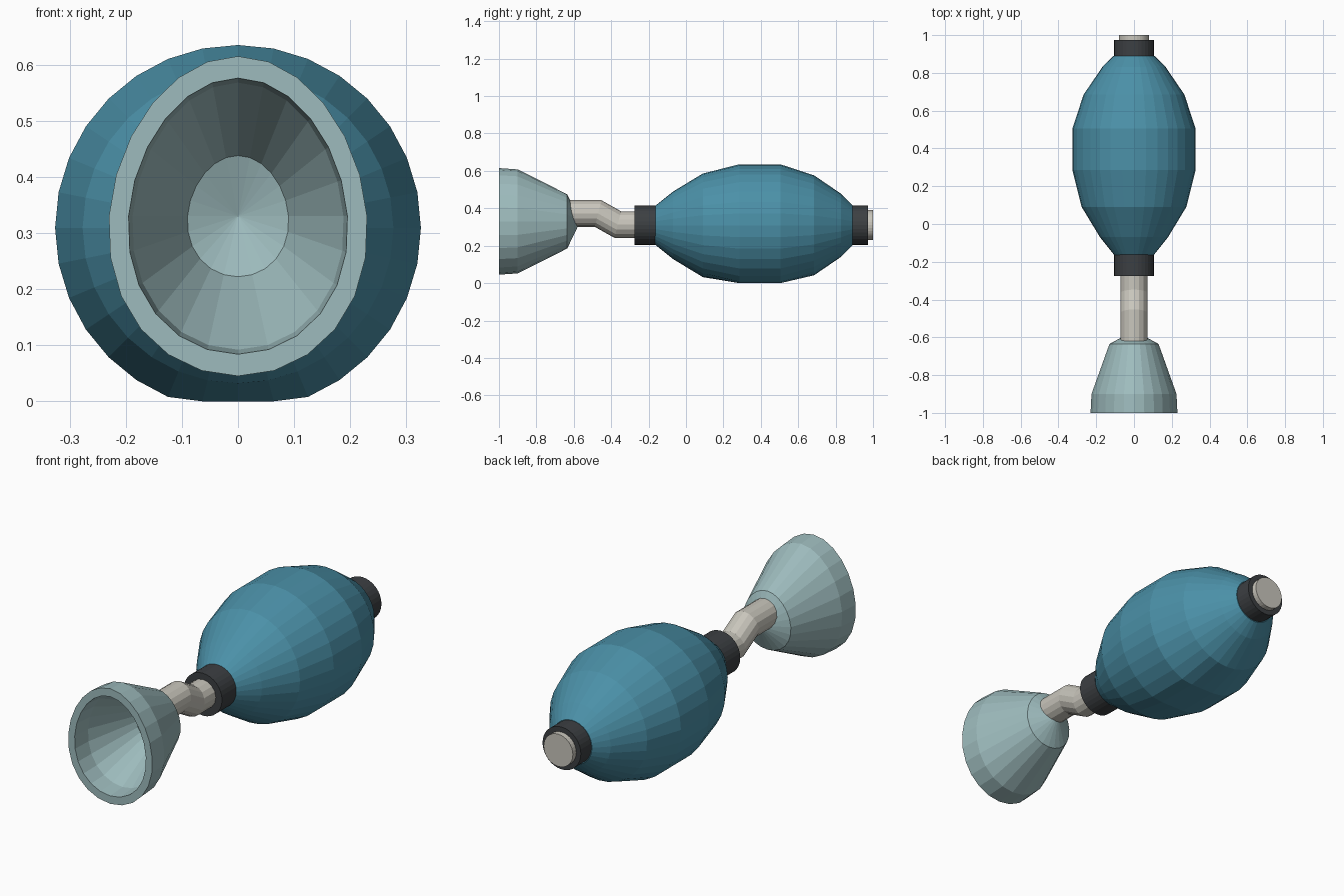
import bpy, bmesh
from math import sin, cos, pi
from mathutils import Vector

if "Cube" in bpy.data.objects:
    bpy.data.objects.remove(bpy.data.objects["Cube"])


def material(name, rgb):
    m = bpy.data.materials.new(name)
    m.diffuse_color = (*rgb, 1)
    m.use_nodes = True
    m.node_tree.nodes["Principled BSDF"].inputs["Base Color"].default_value = m.diffuse_color
    return m


BLUE = material("blue_rubber", (0.07, 0.28, 0.39))
DARK = material("dark_rubber", (0.045, 0.05, 0.055))
PALE = material("pale_silicone", (0.34, 0.50, 0.51))
CREAM = material("cream_plastic", (0.58, 0.56, 0.50))


def loft(name, rings, mat):
    """Skin a list of rings; single-point rings become tips, open ends are capped."""
    bm = bmesh.new()
    vs = [[bm.verts.new(p) for p in r] for r in rings]
    for a, b in zip(vs, vs[1:]):
        n = max(len(a), len(b))
        for i in range(n):
            j = (i + 1) % n
            if len(a) == 1:
                bm.faces.new((a[0], b[j], b[i]))
            elif len(b) == 1:
                bm.faces.new((a[i], a[j], b[0]))
            else:
                bm.faces.new((a[i], a[j], b[j], b[i]))
    for r in (vs[0], vs[-1]):
        if len(r) > 1:
            bm.faces.new(r)
    bmesh.ops.recalc_face_normals(bm, faces=bm.faces)
    me = bpy.data.meshes.new(name)
    bm.to_mesh(me)
    bm.free()
    me.materials.append(mat)
    ob = bpy.data.objects.new(name, me)
    bpy.context.collection.objects.link(ob)
    return ob


def circle(y, r, z=0.31, n=32, shear=0.0):
    """Ring around the y axis; shear tilts it for mitred bends."""
    return [Vector((r * sin(2 * pi * i / n), y + shear * r * cos(2 * pi * i / n),
                    z + r * cos(2 * pi * i / n))) for i in range(n)]


def egg(y, rx, rz, n=24):
    """Teardrop ring, narrower towards the top."""
    if rx == 0:
        return [Vector((0, y, 0.33))]
    t = [2 * pi * i / n for i in range(n)]
    return [Vector((rx * sin(a) * (1 - 0.09 * cos(a)), y, 0.33 + rz * cos(a))) for a in t]


# Squeeze bag, flattened where it rests on the ground
bag_profile = [(-0.17, 0.10), (-0.07, 0.18), (0.09, 0.277), (0.285, 0.326),
               (0.505, 0.326), (0.685, 0.267), (0.83, 0.168), (0.89, 0.108)]
bag = loft("squeeze_bag", [circle(y, r, 0.309) for y, r in bag_profile], BLUE)
for v in bag.data.vertices:
    v.co.z = max(v.co.z, 0)

# Collars and rear inlet plug
for name, y0, y1, r, mat in (("front_collar", -0.275, -0.16, 0.105, DARK),
                             ("rear_collar", 0.88, 0.973, 0.105, DARK),
                             ("inlet_plug", 0.95, 1.0, 0.08, CREAM)):
    loft(name, [circle(y0, r), circle(y1, r)], mat)

# Bent connector tube
loft("connector_tube", [circle(-0.25, 0.071, 0.313, 16), circle(-0.365, 0.071, 0.313, 16, 0.25),
                        circle(-0.47, 0.071, 0.372, 16, 0.25), circle(-0.62, 0.071, 0.372, 16)],
     CREAM)

# Hollow face mask: outer tip, outer wall, rim, inner wall, inner tip
mask_profile = [(-0.565, 0, 0), (-0.635, 0.13, 0.145), (-0.90, 0.225, 0.278),
                (-1.0, 0.23, 0.285), (-1.0, 0.195, 0.246), (-0.905, 0.188, 0.238),
                (-0.668, 0.09, 0.108), (-0.63, 0, 0)]
loft("face_mask", [egg(*p) for p in mask_profile], PALE)
